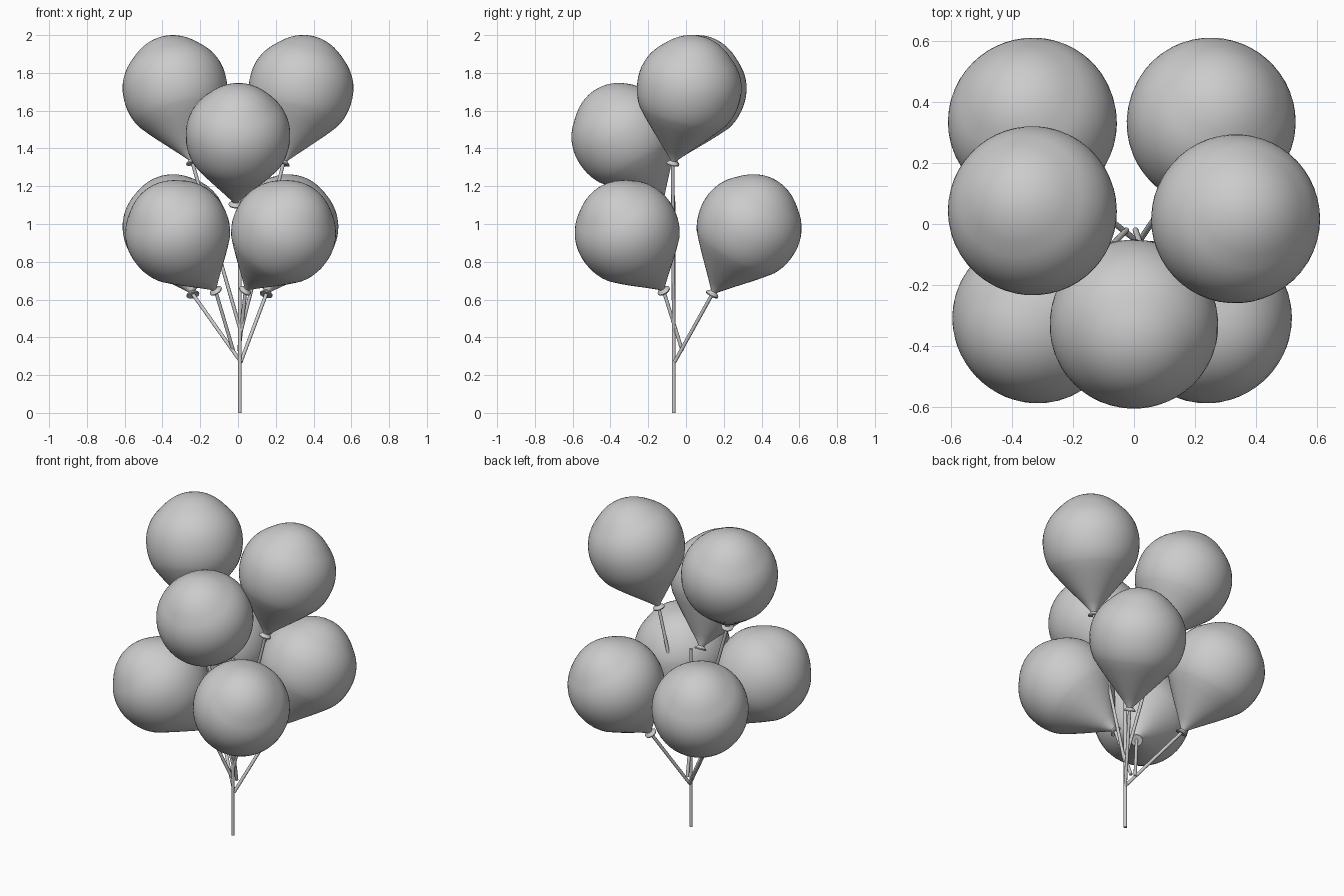
import bpy, bmesh, math
from mathutils import Vector
from mathutils.geometry import interpolate_bezier

if "Cube" in bpy.data.objects:
    bpy.data.objects.remove(bpy.data.objects["Cube"])

SEGMENTS = 48


def lathe(name, profile, origin, axis):
    """Revolve (radius, height) points around the given axis."""
    bm = bmesh.new()
    verts = [bm.verts.new((r, 0, h)) for r, h in profile]
    edges = [bm.edges.new(pair) for pair in zip(verts, verts[1:])]
    bmesh.ops.spin(bm, geom=verts + edges, cent=(0, 0, 0), axis=(0, 0, 1),
                   angle=math.tau, steps=SEGMENTS, use_duplicate=False)
    bmesh.ops.remove_doubles(bm, verts=bm.verts, dist=1e-4)
    bmesh.ops.recalc_face_normals(bm, faces=bm.faces)
    finish(name, bm, origin, axis)


def rod(name, start, end, radius=0.0095):
    """Thin capped cylinder between two points."""
    start, end = Vector(start), Vector(end)
    bm = bmesh.new()
    bmesh.ops.create_cone(bm, cap_ends=True, segments=12, radius1=radius,
                          radius2=radius, depth=(end - start).length)
    finish(name, bm, (start + end) / 2, end - start)


def finish(name, bm, origin, axis):
    mesh = bpy.data.meshes.new(name)
    bm.to_mesh(mesh)
    bm.free()
    obj = bpy.data.objects.new(name, mesh)
    bpy.context.collection.objects.link(obj)
    obj.location = origin
    obj.rotation_mode = 'QUATERNION'
    obj.rotation_quaternion = Vector(axis).to_track_quat('Z', 'Y')
    bpy.ops.object.select_all(action='DESELECT')
    obj.select_set(True)
    bpy.context.view_layer.objects.active = obj
    bpy.ops.object.shade_smooth_by_angle(angle=math.radians(35))


# Balloon outline: curved spans from the crown to the neck, (radius, height)
spans = [
    [(0, 0.28), (0.075, 0.28), (0.137, 0.245), (0.188, 0.192), 9],
    [(0.188, 0.192), (0.245, 0.143), (0.277, 0.075), (0.277, 0), 9],
    [(0.277, 0), (0.277, -0.058), (0.264, -0.11), (0.236, -0.155), 7],
    [(0.236, -0.155), (0.175, -0.235), (0.085, -0.325), (0.02, -0.402), 6],
]
outline = []
for *ctrl, count in spans:
    a, b, c, d = (Vector((r, h, 0)) for r, h in ctrl)
    points = [(p.x, p.y) for p in interpolate_bezier(a, b, c, d, count)]
    outline += points[1:] if outline else points
# Flared lip below the neck
outline += [(0.018, -0.408), (0.035, -0.424), (0.034, -0.43), (0, -0.427)]

# name: balloon centre, lip position, lower end of its string
balloons = {
    "back_left": ((-0.335, 0.338, 0.99), (-0.24, 0.14, 0.63), (0.015, -0.06, 0.27)),
    "back_right": ((0.255, 0.338, 0.99), (0.15, 0.14, 0.63), (0.015, -0.06, 0.27)),
    "top_left": ((-0.335, 0.045, 1.723), (-0.24, -0.07, 1.32), (0.015, -0.065, 0.43)),
    "top_right": ((0.335, 0.018, 1.723), (0.24, -0.07, 1.32), (0.015, -0.065, 0.43)),
    "middle": ((0, -0.333, 1.473), (-0.015, -0.12, 1.10), None),
    "front_left": ((-0.323, -0.315, 0.963), (-0.12, -0.12, 0.65), (-0.025, -0.02, 0.33)),
    "front_right": ((0.245, -0.315, 0.963), (0.04, -0.12, 0.65), (0.005, -0.02, 0.33)),
}
for name, (centre, lip, string_end) in balloons.items():
    lathe(name + "_balloon", outline, centre, Vector(centre) - Vector(lip))
    if string_end:
        rod(name + "_string", string_end, lip)

# Upright main string reaching the middle balloon
rod("main_string", (0.01, -0.065, 0), (0.01, -0.065, 1.12))
